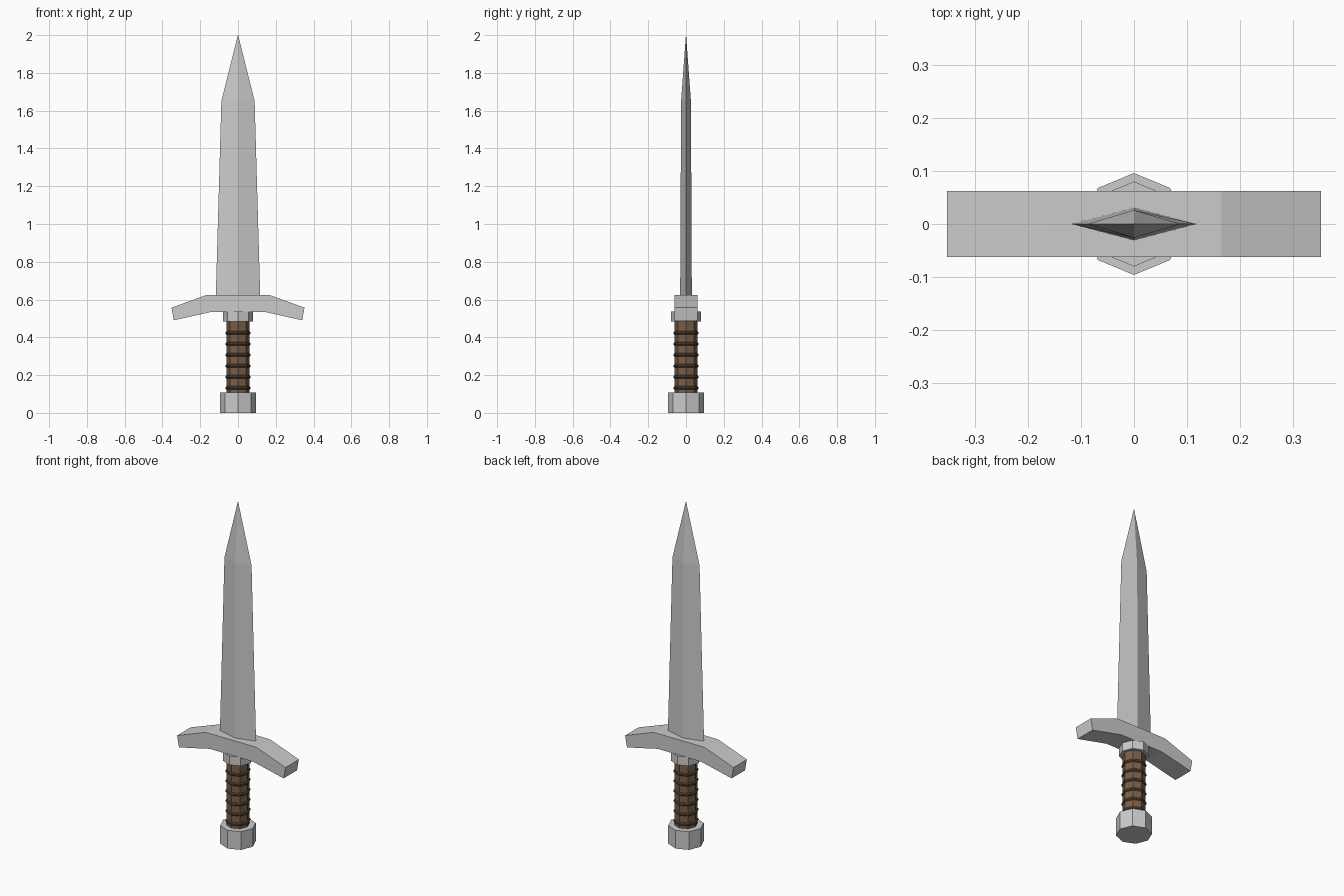
import bpy, bmesh, math

if "Cube" in bpy.data.objects:
    bpy.data.objects.remove(bpy.data.objects["Cube"])


def make_object(name, bm, mat=None):
    bmesh.ops.recalc_face_normals(bm, faces=bm.faces)
    me = bpy.data.meshes.new(name)
    bm.to_mesh(me)
    bm.free()
    ob = bpy.data.objects.new(name, me)
    bpy.context.collection.objects.link(ob)
    if mat:
        me.materials.append(mat)
    return ob


def loft(name, rings, mat=None):
    """Skin equal-length rings of points, capping both ends."""
    bm = bmesh.new()
    vs = [[bm.verts.new(p) for p in ring] for ring in rings]
    n = len(vs[0])
    for a, b in zip(vs, vs[1:]):
        for i in range(n):
            j = (i + 1) % n
            bm.faces.new((a[i], a[j], b[j], b[i]))
    bm.faces.new(vs[0][::-1])
    bm.faces.new(vs[-1])
    bmesh.ops.remove_doubles(bm, verts=bm.verts, dist=1e-5)
    return make_object(name, bm, mat)


def octagon(r, z):
    return [(r * math.cos(i * math.pi / 4), r * math.sin(i * math.pi / 4), z)
            for i in range(8)]


def diamond(w, d, z):
    return [(w, 0, z), (0, d, z), (-w, 0, z), (0, -d, z)]


def material(name, rgb):
    m = bpy.data.materials.new(name)
    m.diffuse_color = (*rgb, 1)
    m.use_nodes = True
    m.node_tree.nodes["Principled BSDF"].inputs["Base Color"].default_value = m.diffuse_color
    return m


leather = material("leather", (0.19, 0.115, 0.065))
cord = material("dark_cord", (0.10, 0.065, 0.04))

# Blade: diamond section tapering to a point
blade = loft("blade", [diamond(0.118, 0.031, 0.60), diamond(0.088, 0.026, 1.65),
                       diamond(0.001, 0.0005, 2.0)])

# Crossguard: drooping profile mirrored in x, extruded in y
half = [(0.165, 0.625), (0.352, 0.557), (0.34, 0.49), (0.14, 0.535)]
profile = half + [(-x, z) for x, z in reversed(half)]
guard = loft("crossguard", [[(x, y, z) for x, z in profile] for y in (-0.062, 0.062)])

# Collar, grip and pommel: eight-sided
loft("collar", [octagon(0.08, 0.485), octagon(0.08, 0.537)])
loft("grip", [octagon(0.061, 0.10), octagon(0.061, 0.49)], leather)
loft("pommel", [octagon(0.096, 0.0), octagon(0.096, 0.107)])

# Cord rings around the grip
for i in range(6):
    z = 0.132 + i * 0.0583
    loft(f"grip_ring_{i + 1}", [octagon(0.06, z - 0.01), octagon(0.067, z - 0.004),
                                octagon(0.067, z + 0.004), octagon(0.06, z + 0.01)], cord)
